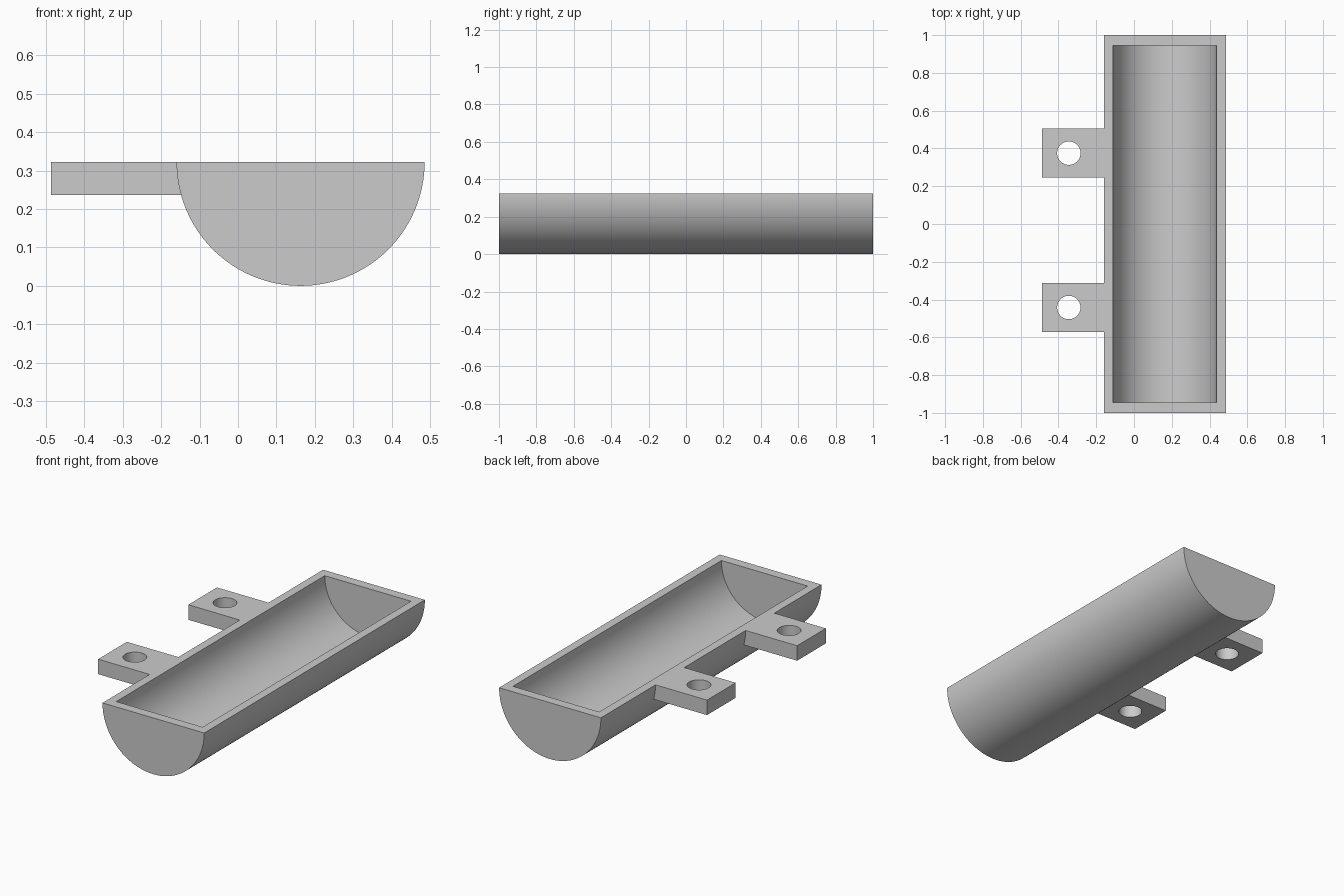
import bpy, bmesh, math

if "Cube" in bpy.data.objects:
    bpy.data.objects.remove(bpy.data.objects["Cube"], do_unlink=True)

CX, TOP = 0.163, 0.323          # trough axis
R_OUT, R_IN = 0.323, 0.274
LEN_OUT, LEN_IN = 1.0, 0.945    # half lengths
SEGS = 64
TAB_Z = 0.237

grey = bpy.data.materials.new("plain_grey")
grey.use_nodes = True
colour = (0.6, 0.6, 0.6, 1)
grey.diffuse_color = colour
grey.node_tree.nodes["Principled BSDF"].inputs["Base Color"].default_value = colour


def finish(bm, name):
    bmesh.ops.recalc_face_normals(bm, faces=bm.faces)
    mesh = bpy.data.meshes.new(name)
    bm.to_mesh(mesh)
    bm.free()
    mesh.materials.append(grey)
    obj = bpy.data.objects.new(name, mesh)
    bpy.context.collection.objects.link(obj)
    bpy.ops.object.select_all(action='DESELECT')
    obj.select_set(True)
    bpy.context.view_layer.objects.active = obj
    bpy.ops.object.shade_smooth_by_angle(angle=math.radians(30))
    return obj


def half_cylinder(bm, radius, half):
    """Lower half shell with closed ends; returns its front and back arcs."""
    arcs = []
    for y in (-half, half):
        angles = [math.pi * (1 + i / SEGS) for i in range(SEGS + 1)]
        arcs.append([bm.verts.new((CX + radius * math.cos(a), y,
                                   TOP + radius * math.sin(a))) for a in angles])
    front, back = arcs
    for i in range(SEGS):
        bm.faces.new((front[i], front[i + 1], back[i + 1], back[i]))
    bm.faces.new(front)
    bm.faces.new(back)
    return front[0], front[-1], back[-1], back[0]


# Trough: outer and inner half shells joined by a flat rim
bm = bmesh.new()
outer = half_cylinder(bm, R_OUT, LEN_OUT)
inner = half_cylinder(bm, R_IN, LEN_IN)
for i in range(4):
    j = (i + 1) % 4
    bm.faces.new((outer[i], outer[j], inner[j], inner[i]))
finish(bm, "trough")


# Mounting tabs: drilled plates whose inner end follows the trough wall
def wall_x(z):
    return CX - math.sqrt(R_OUT ** 2 - (TOP - z) ** 2)


def mounting_tab(name, y, hole_x=-0.345, hole_r=0.062):
    bm = bmesh.new()
    x0, x1, h = -0.487, wall_x(TOP), 0.13
    corners = [(x0, y - h), (x1, y - h), (x1, y + h), (x0, y + h)]
    n = 48
    ring = [(hole_x + hole_r * math.cos(math.tau * i / n),
             y + hole_r * math.sin(math.tau * i / n)) for i in range(n)]
    for loop in (corners, ring):
        vs = [bm.verts.new((px, py, TOP)) for px, py in loop]
        for i, v in enumerate(vs):
            bm.edges.new((v, vs[(i + 1) % len(vs)]))
    bmesh.ops.triangle_fill(bm, edges=bm.edges[:], use_beauty=True, normal=(0, 0, 1))
    copy = bmesh.ops.extrude_face_region(bm, geom=bm.faces[:], use_keep_orig=True)
    for v in copy["geom"]:
        if isinstance(v, bmesh.types.BMVert):
            v.co.z = TAB_Z
            if v.co.x > x1 - 0.001:
                v.co.x = wall_x(TAB_Z)
    finish(bm, name)


mounting_tab("front_mounting_tab", -0.442)
mounting_tab("back_mounting_tab", 0.375)
